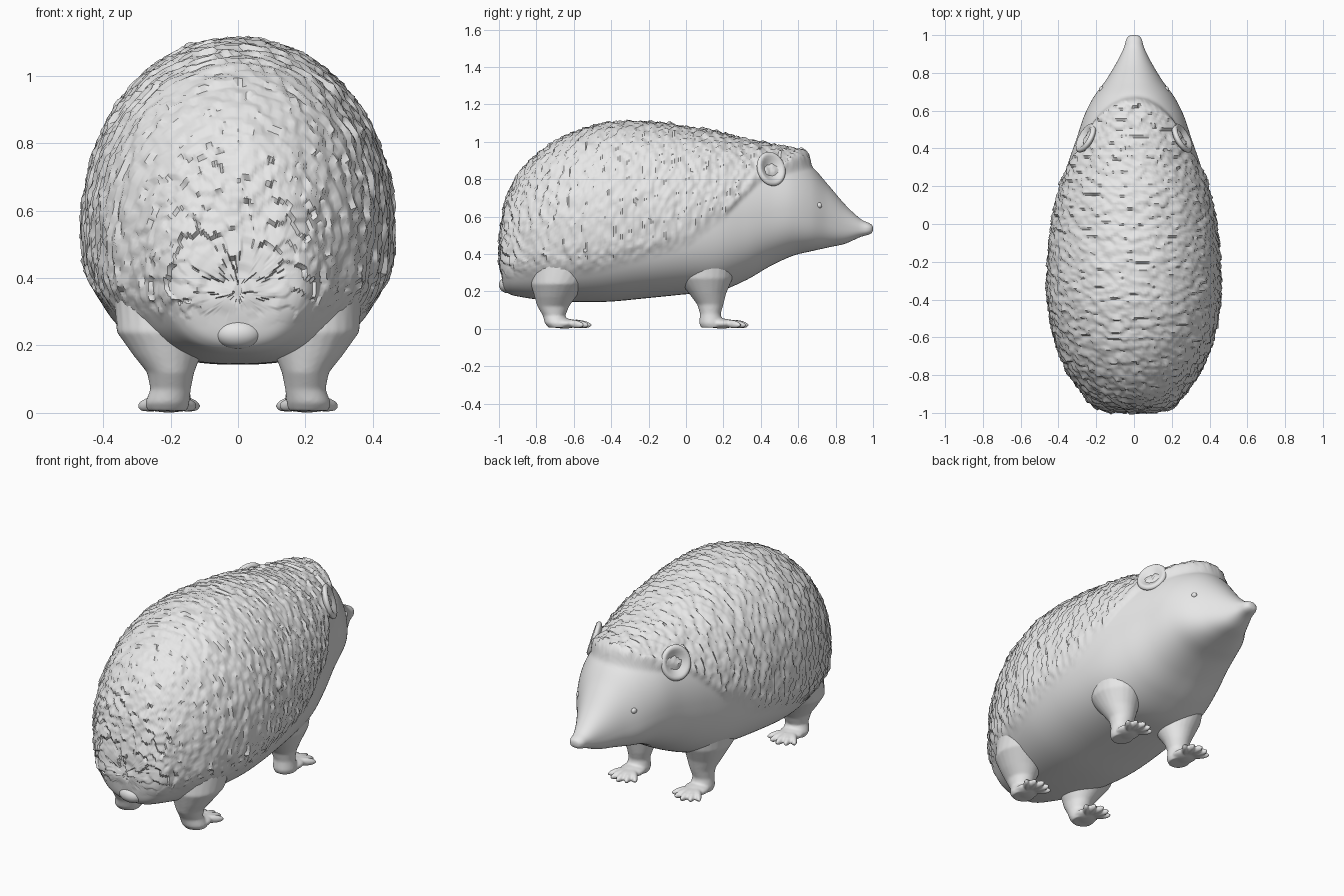
import bpy, bmesh, math
from mathutils import Vector, Matrix, noise

cube = bpy.data.objects.get("Cube")
if cube:
    bpy.data.objects.remove(cube, do_unlink=True)

grey = bpy.data.materials.new("plain_grey")
grey.use_nodes = True
grey.diffuse_color = (0.8, 0.8, 0.8, 1)
grey.node_tree.nodes["Principled BSDF"].inputs["Base Color"].default_value = (0.8, 0.8, 0.8, 1)


def finish(name, bm, angle=60):
    """Turn a bmesh into a smooth shaded object."""
    bmesh.ops.recalc_face_normals(bm, faces=bm.faces)
    mesh = bpy.data.meshes.new(name)
    bm.to_mesh(mesh)
    bm.free()
    mesh.materials.append(grey)
    obj = bpy.data.objects.new(name, mesh)
    bpy.context.collection.objects.link(obj)
    bpy.ops.object.select_all(action='DESELECT')
    obj.select_set(True)
    bpy.context.view_layer.objects.active = obj
    bpy.ops.object.shade_smooth_by_angle(angle=math.radians(angle))
    return obj


def loft(bm, rings):
    """Skin a list of point rings and cap both ends."""
    loops = [[bm.verts.new(p) for p in ring] for ring in rings]
    n = len(loops[0])
    for a, b in zip(loops, loops[1:]):
        for i in range(n):
            bm.faces.new((a[i], a[(i + 1) % n], b[(i + 1) % n], b[i]))
    bm.faces.new(loops[0])
    bm.faces.new(loops[-1])


def ellipsoid(bm, centre, radii, rot=Matrix()):
    m = Matrix.Translation(centre) @ rot @ Matrix.Diagonal((*radii, 1))
    return bmesh.ops.create_uvsphere(bm, u_segments=32, v_segments=16, radius=1, matrix=m)["verts"]


def smoothstep(a, b, v):
    t = min(1, max(0, (v - a) / (b - a)))
    return t * t * (3 - 2 * t)


def lookup(table, v):
    for (a, p), (b, q) in zip(table, table[1:]):
        if v <= b:
            return p + (q - p) * max(0, (v - a) / (b - a))
    return table[-1][1]


# Body stations from rump to nose: y, underside, top, half width, widest height
STATIONS = [Vector(s) for s in (
    (-.985, .35, .38, .01, .36), (-.98, .24, .52, .14, .39), (-.95, .19, .69, .21, .43),
    (-.88, .17, .83, .27, .46), (-.77, .155, .94, .345, .49), (-.62, .145, 1.03, .405, .52),
    (-.42, .145, 1.09, .445, .54), (-.2, .165, 1.095, .445, .55), (0, .185, 1.07, .425, .56),
    (.17, .2, 1.04, .395, .58), (.32, .26, 1.0, .35, .6), (.45, .335, .965, .305, .62),
    (.57, .39, .925, .265, .63), (.67, .415, .87, .215, .6), (.76, .435, .77, .15, .57),
    (.85, .455, .665, .095, .545), (.93, .49, .59, .055, .535), (.975, .503, .567, .042, .535),
    (.995, .515, .555, .027, .535), (1.0, .53, .54, .006, .535))]


def catmull(a, b, c, d, t):
    return .5 * (2 * b + (c - a) * t + (2 * a - 5 * b + 4 * c - d) * t * t
                 + (3 * b - a - 3 * c + d) * t ** 3)


def signed_pow(v, e):
    return math.copysign(abs(v) ** e, v)


def section(s, sides=200):
    y, low, top, half, mid = s
    ring = []
    for i in range(sides):
        a = math.tau * i / sides
        e = .97 if math.sin(a) > 0 else .8
        h = top - mid if math.sin(a) > 0 else mid - low
        ring.append((half * signed_pow(math.cos(a), e), y, mid + h * signed_pow(math.sin(a), e)))
    return ring


rings = []
for i in range(len(STATIONS) - 1):
    a, b, c, d = (STATIONS[min(max(k, 0), len(STATIONS) - 1)] for k in range(i - 1, i + 3))
    steps = max(3, int(max(abs(v) for v in c - b) / .011))
    rings += [section(catmull(a, b, c, d, k / steps)) for k in range(steps)]
rings.append(section(STATIONS[-1]))

body = bmesh.new()
loft(body, rings)
bmesh.ops.recalc_face_normals(body, faces=body.faces)
body.normal_update()

# Spiny coat: overlapping tilted scales raised from the back, ending in a hood
COAT_EDGE = [(-1, .25), (-.5, .28), (0, .42), (.2, .58), (.4, .78), (.68, .86)]
HOOD_LIFT = [(-1, .012), (.3, .014), (.5, .03), (.66, .065)]
moves = []
for v in body.verts:
    p = v.co
    fade = .12 if p.y < .2 else .05
    edge = lookup(COAT_EDGE, p.y)
    mask = smoothstep(edge, edge + fade, p.z)
    hood_front = .685 - 2 * p.x * p.x
    mask *= 1 - smoothstep(hood_front - .018, hood_front, p.y)
    if mask > 0:
        q = p * 26
        cell = noise.voronoi(q)[1][0]
        back = Vector((0, -1, -.5 * smoothstep(-.6, -1, p.y)))
        tilt = max(-1, min(1, (q - cell).dot(back)))
        lift = lookup(HOOD_LIFT, p.y) + .013 * tilt + .006 * noise.noise(p * 14)
        direction = v.normal.lerp(Vector((0, 0, 1)), .7 * smoothstep(.45, .65, p.y))
        moves.append((v, direction * lift * mask))
for v, offset in moves:
    v.co += offset
finish("body", body, 50)

# Small tail tucked under the rump
tail = bmesh.new()
ellipsoid(tail, (0, -.95, .235), (.07, .05, .045))
finish("tail", tail)

# Leg rings from hip to sole: x, y, z, x radius, y radius
LEGS = {
    "front": ([(.22, .1, .42, .13, .17), (.21, .1, .27, .125, .15), (.2, .115, .19, .095, .1),
               (.195, .13, .13, .068, .07), (.2, .13, .08, .056, .055), (.2, .135, .03, .062, .065),
               (.2, .14, .006, .055, .06)], (.2, .19)),
    "rear": ([(.23, -.62, .38, .14, .19), (.22, -.68, .24, .14, .15), (.21, -.7, .17, .1, .11),
              (.2, -.71, .12, .07, .085), (.2, -.705, .07, .06, .06), (.21, -.69, .03, .066, .065),
              (.21, -.68, .006, .06, .055)], (.21, -.65))}

for side, sx in (("left", 1), ("right", -1)):
    for which, (profile, (fx, fy)) in LEGS.items():
        leg = bmesh.new()
        loft(leg, [[(sx * x + rx * math.cos(math.tau * k / 24), y + ry * math.sin(math.tau * k / 24), z)
                    for k in range(24)] for x, y, z, rx, ry in profile])
        # Paw pad and fanned toes
        ellipsoid(leg, (sx * fx, fy, .028), (.066, .075, .027))
        for k in range(-2, 3):
            turn = math.radians(20 * k)
            reach = .082 - .006 * abs(k)
            rot = Matrix.Rotation(-turn, 4, 'Z') @ Matrix.Rotation(-.12, 4, 'X')
            ellipsoid(leg, (sx * fx + reach * math.sin(turn), fy + reach * math.cos(turn), .026),
                      (.019, .066, .022), rot)
        obj = finish(f"{which}_leg_{side}", leg)
        remesh = obj.modifiers.new("blend", 'REMESH')
        remesh.mode = 'VOXEL'
        remesh.voxel_size = .007
        remesh.use_smooth_shade = True
        smooth = obj.modifiers.new("soften", 'SMOOTH')
        smooth.factor = .5
        smooth.iterations = 6

    # Cupped ear
    ear = bmesh.new()
    for v in ellipsoid(ear, (0, 0, 0), (1, 1, 1)):
        r2 = v.co.y ** 2 + v.co.z ** 2
        if v.co.x > 0:
            v.co.x *= 1 - 1.5 * max(0, 1 - r2 / .75)
    place = (Matrix.Translation((sx * .255, .455, .855)) @ Matrix.Diagonal((sx, 1, 1, 1))
             @ Matrix.Rotation(.5, 4, 'Z') @ Matrix.Rotation(-.3, 4, 'Y')
             @ Matrix.Diagonal((.03, .085, .095, 1)))
    bmesh.ops.transform(ear, matrix=place, verts=ear.verts)
    finish(f"ear_{side}", ear)

    # Small eye bead set into the face
    eye = bmesh.new()
    ellipsoid(eye, (sx * .172, .71, .66), (.014, .018, .016))
    finish(f"eye_{side}", eye)
